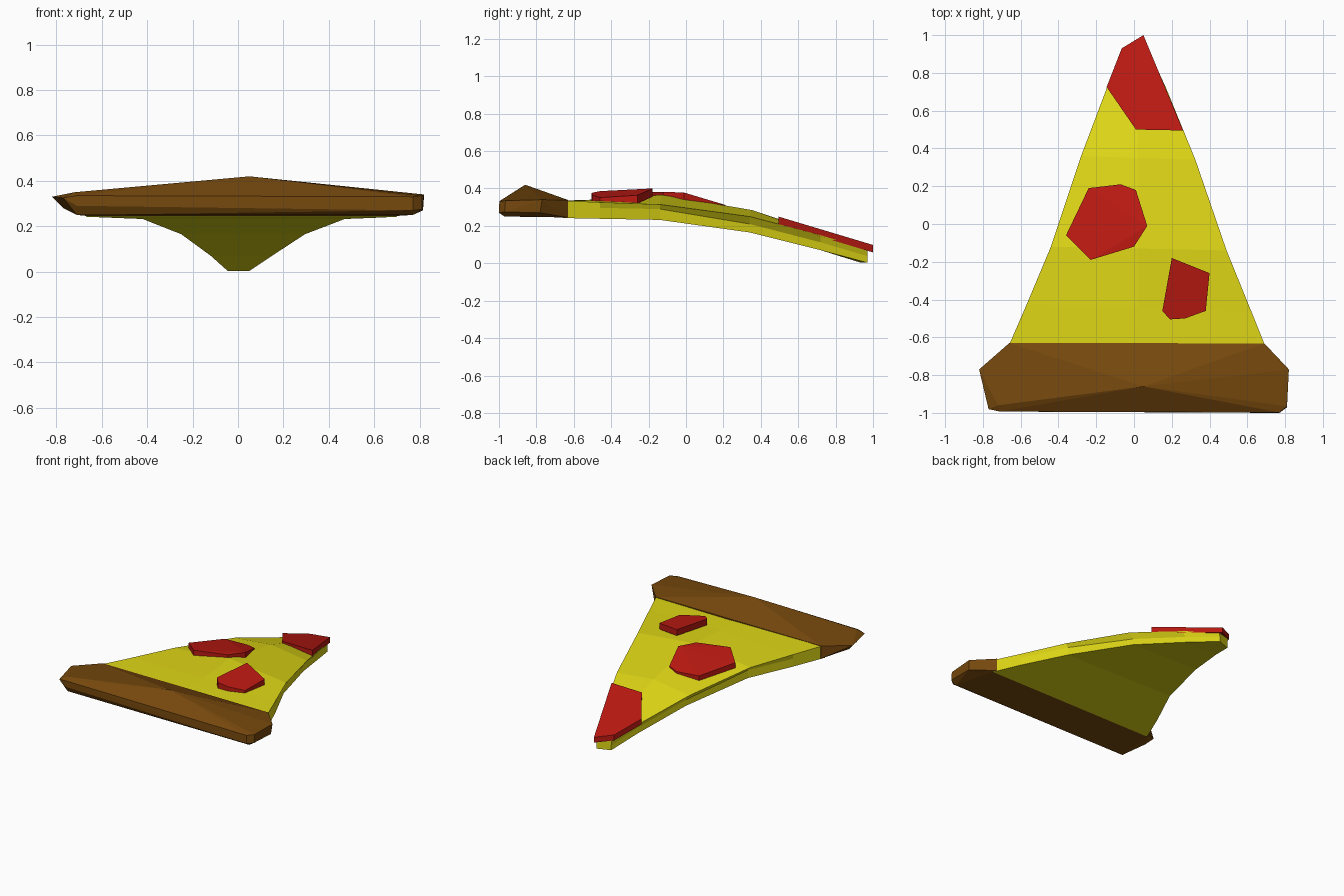
import bpy, bmesh


def material(name, color):
    m = bpy.data.materials.new(name)
    m.diffuse_color = (*color, 1)
    return m


yellow = material("cheese_yellow", (0.74, 0.68, 0.008))
brown = material("crust_brown", (0.18, 0.065, 0.004))
red = material("sausage_red", (0.50, 0.010, 0.006))


def finish(name, bm, mat):
    bmesh.ops.recalc_face_normals(bm, faces=bm.faces)
    mesh = bpy.data.meshes.new(name)
    bm.to_mesh(mesh)
    bm.free()
    mesh.materials.append(mat)
    obj = bpy.data.objects.new(name, mesh)
    bpy.context.collection.objects.link(obj)
    return obj


def hull(name, points, mat):
    bm = bmesh.new()
    for p in points:
        bm.verts.new(p)
    res = bmesh.ops.convex_hull(bm, input=bm.verts)
    loose = [v for v in bm.verts if not v.link_faces]
    bmesh.ops.delete(bm, geom=loose, context='VERTS')
    bmesh.ops.dissolve_limit(bm, angle_limit=0.01, verts=bm.verts, edges=bm.edges)
    return finish(name, bm, mat)


# Drooping cheese slab lofted from cross-sections, with a slight overhanging lip
# y left, y right, x left, x right, z bottom, z lip, z edge, z crown, lip inset
rows = [
    (-0.66, -0.66, -0.67, 0.70, 0.242, 0.300, 0.335, 0.330, 0.00),
    (-0.43, -0.46, -0.57, 0.62, 0.238, 0.296, 0.326, 0.342, 0.00),
    (-0.12, -0.14, -0.44, 0.49, 0.232, 0.290, 0.315, 0.366, 0.02),
    (0.36, 0.34, -0.28, 0.325, 0.165, 0.210, 0.250, 0.285, 0.03),
    (0.73, 0.72, -0.14, 0.17, 0.070, 0.112, 0.150, 0.160, 0.02),
    (0.935, 0.97, -0.05, 0.055, 0.003, 0.038, 0.075, 0.080, 0.005),
]
bm = bmesh.new()
rings = []
for yl, yr, xl, xr, zb, zm, zt, zc, d in rows:
    pts = [(xl + d, yl, zb), (xl + d, yl, zm), (xl, yl, zt),
           ((xl + xr) / 2, (yl + yr) / 2, zc),
           (xr, yr, zt), (xr - d, yr, zm), (xr - d, yr, zb)]
    rings.append([bm.verts.new(p) for p in pts])
for a, b in zip(rings, rings[1:]):
    for i in range(7):
        j = (i + 1) % 7
        bm.faces.new((a[i], a[j], b[j], b[i]))
bm.faces.new(rings[0])
bm.faces.new(rings[-1])
finish("cheese_slab", bm, yellow)

# Chunky faceted crust
hull("crust", [
    (0.05, -0.86, 0.42),
    (-0.66, -0.63, 0.338), (0.69, -0.632, 0.338),
    (-0.66, -0.63, 0.245), (0.69, -0.632, 0.245),
    (-0.82, -0.77, 0.33), (0.82, -0.77, 0.34),
    (0.815, -0.78, 0.27), (-0.77, -0.80, 0.28),
    (-0.72, -0.96, 0.35), (0.81, -0.965, 0.335),
    (-0.77, -0.98, 0.325), (-0.71, -0.993, 0.335), (0.77, -0.998, 0.33),
    (-0.71, -0.993, 0.29), (0.77, -1.0, 0.27), (0.81, -0.97, 0.275),
    (-0.71, -0.97, 0.25), (0.77, -0.97, 0.25)], brown)


# Sausage slices: outline in plan, top height given by a function
def sausage(name, outline, top, thick):
    pts = []
    for x, y in outline:
        z = top(x, y)
        pts += [(x, y, z), (x, y, z - thick)]
    hull(name, pts, red)


sausage("sausage_large", [(-0.36, -0.06), (-0.23, -0.19), (0.0, -0.12), (0.07, -0.01),
                          (0.01, 0.18), (-0.07, 0.21), (-0.24, 0.19)],
        lambda x, y: min(0.382, 0.375 - 0.3 * y, 0.46 + 0.3 * x), 0.05)
sausage("sausage_small", [(0.20, -0.18), (0.40, -0.26), (0.38, -0.46),
                          (0.27, -0.50), (0.19, -0.505), (0.15, -0.46)],
        lambda x, y: 0.40 + 0.078 * (y + 0.18) - 0.15 * (x - 0.2), 0.045)
sausage("sausage_tip", [(-0.065, 0.93), (0.05, 1.0), (0.26, 0.495),
                        (0.01, 0.50), (-0.145, 0.725)],
        lambda x, y: 0.098 + 0.3 * (1 - y), 0.04)
